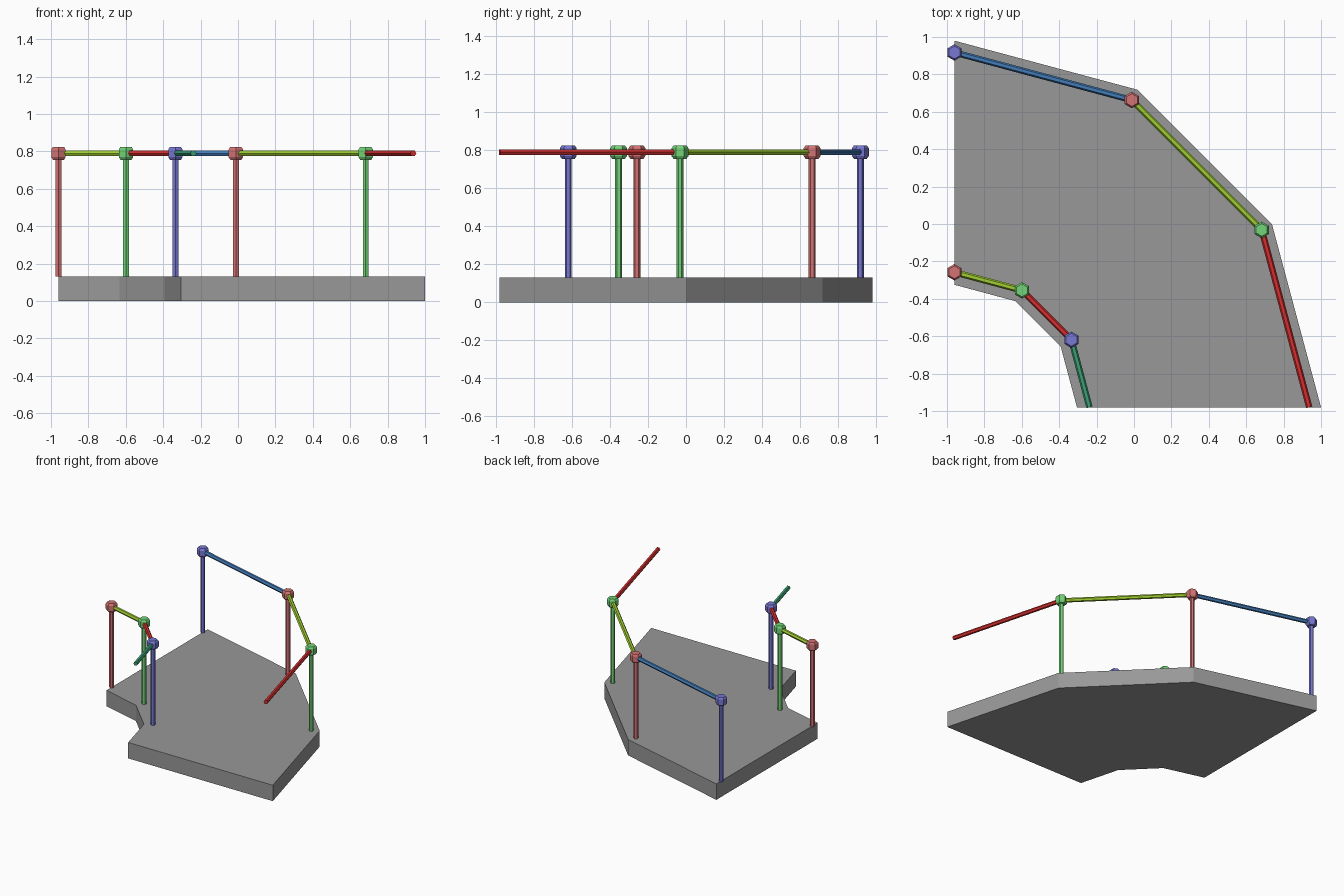
import bpy, bmesh, math
from mathutils import Vector

if "Cube" in bpy.data.objects:
    bpy.data.objects.remove(bpy.data.objects["Cube"])

CX, CY = -0.96, -0.98        # centre of the quarter-turn bend
SLAB_H, RAIL_Z = 0.13, 0.79


def mat(name, r, g, b):
    m = bpy.data.materials.new(name)
    lin = [((c / 255 + 0.055) / 1.055) ** 2.4 for c in (r, g, b)]
    m.diffuse_color = (*lin, 1)
    m.use_nodes = True
    m.node_tree.nodes["Principled BSDF"].inputs["Base Color"].default_value = m.diffuse_color
    return m


GREY = mat("slab grey", 152, 152, 152)
PINK = mat("soft red", 212, 115, 115)
GREEN = mat("soft green", 115, 212, 120)
BLUE = mat("soft blue", 120, 120, 212)
STEEL = mat("rail blue", 66, 124, 184)
LIME = mat("rail lime", 160, 206, 50)
RED = mat("rail red", 214, 46, 46)
TEAL = mat("rail teal", 60, 160, 118)


def arc(r, i, z=0.0):
    """Point on the bend, i = 0..3 in 30 degree steps from +y to +x."""
    a = math.radians(90 - 30 * i)
    return Vector((CX + r * math.cos(a), CY + r * math.sin(a), z))


def finish(bm, name, material):
    bmesh.ops.recalc_face_normals(bm, faces=bm.faces[:])
    me = bpy.data.meshes.new(name)
    bm.to_mesh(me)
    bm.free()
    me.materials.append(material)
    ob = bpy.data.objects.new(name, me)
    bpy.context.collection.objects.link(ob)
    return ob


def ring(bm, c, r, u, v, n=6):
    return [bm.verts.new(c + r * (math.cos(t) * u + math.sin(t) * v))
            for t in (2 * math.pi * k / n for k in range(n))]


def prism(name, stations, u, v, material):
    """Six-sided solid through (centre, radius) stations."""
    bm = bmesh.new()
    rings = [ring(bm, c, r, u, v) for c, r in stations]
    for a, b in zip(rings, rings[1:]):
        for k in range(6):
            bm.faces.new((a[k], a[(k + 1) % 6], b[(k + 1) % 6], b[k]))
    bm.faces.new(rings[0])
    bm.faces.new(rings[-1])
    return finish(bm, name, material)


# curved floor slab
bm = bmesh.new()
face = bm.faces.new([bm.verts.new(arc(1.96, i)) for i in range(4)] +
                    [bm.verts.new(arc(0.655, i)) for i in (3, 2, 1, 0)])
top = bmesh.ops.extrude_face_region(bm, geom=[face])["geom"]
bmesh.ops.translate(bm, vec=(0, 0, SLAB_H),
                    verts=[g for g in top if isinstance(g, bmesh.types.BMVert)])
finish(bm, "floor_slab", GREY)

# posts with knobs, and rails between them (the last rail ends open)
X, Y, Z = Vector((1, 0, 0)), Vector((0, 1, 0)), Vector((0, 0, 1))
for side, r, posts, rails in (("outer", 1.897, (BLUE, PINK, GREEN), (STEEL, LIME, RED)),
                              ("inner", 0.722, (PINK, GREEN, BLUE), (LIME, RED, TEAL))):
    for i in range(3):
        p = arc(r, i)
        prism(f"{side}_post_{i + 1}",
              [(p + Z * SLAB_H, 0.018), (p + Z * RAIL_Z, 0.018)], Y, X, posts[i])
        prism(f"{side}_knob_{i + 1}",
              [(p + Z * z, q) for z, q in ((0.755, 0.034), (0.769, 0.044),
                                           (0.811, 0.044), (0.825, 0.034))],
              Y, X, posts[i])
        a, b = arc(r, i, RAIL_Z), arc(r, i + 1, RAIL_Z)
        across = (b - a).normalized().cross(Z)
        prism(f"{side}_rail_{i + 1}", [(a, 0.017), (b, 0.017)], across, Z, rails[i])
